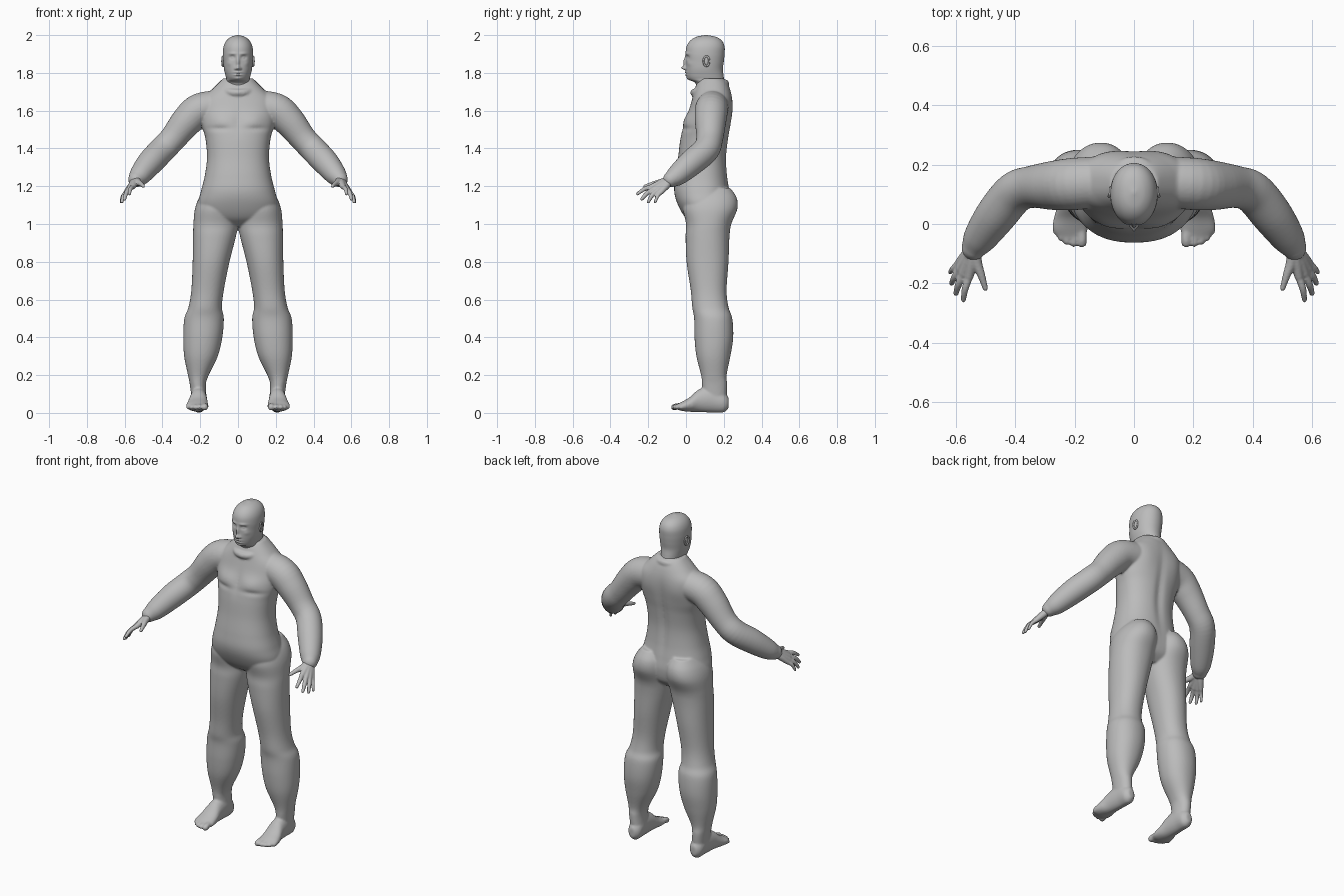
import bpy, bmesh, math
from mathutils import Vector

if "Cube" in bpy.data.objects:
    bpy.data.objects.remove(bpy.data.objects["Cube"])

grey = bpy.data.materials.new("plain_grey")
grey.diffuse_color = (0.5, 0.5, 0.5, 1)
grey.use_nodes = True
grey.node_tree.nodes["Principled BSDF"].inputs["Base Color"].default_value = grey.diffuse_color


def smooth_rows(rows, steps):
    """Catmull-Rom interpolation of tuples of any length."""
    out = []
    for i in range(len(rows) - 1):
        p = [rows[max(0, min(len(rows) - 1, i + k))] for k in (-1, 0, 1, 2)]
        for s in range(steps):
            t = s / steps
            out.append([0.5 * (2 * b + (c - a) * t + (2 * a - 5 * b + 4 * c - d) * t * t
                               + (3 * b - a - 3 * c + d) * t ** 3)
                        for a, b, c, d in zip(*p)])
    return out + [list(rows[-1])]


def skin(bm, rings):
    """Bridge rings of points into a closed surface; returns its vertices."""
    vs = [[bm.verts.new(p) for p in r] for r in rings]
    n = len(vs[0])
    for a, b in zip(vs, vs[1:]):
        for i in range(n):
            j = (i + 1) % n
            bm.faces.new((a[i], a[j], b[j], b[i]))
    bm.faces.new(vs[0][::-1])
    bm.faces.new(vs[-1])
    return [v for r in vs for v in r]


def loft(bm, rows, axis='z', n=48, steps=6, power=2.0):
    """Rows are (position, x min, x max, other min, other max)."""
    rings = []
    for h, x0, x1, y0, y1 in smooth_rows(rows, steps):
        ring = []
        for i in range(n):
            a = 2 * math.pi * i / n
            c, s = math.cos(a), math.sin(a)
            x = (x0 + x1) / 2 + (x1 - x0) / 2 * math.copysign(abs(c) ** (2 / power), c)
            y = (y0 + y1) / 2 + (y1 - y0) / 2 * math.copysign(abs(s) ** (2 / power), s)
            ring.append((x, y, h) if axis == 'z' else (x, h, y))
        rings.append(ring)
    return skin(bm, rings)


def ball(bm, centre, radii):
    res = bmesh.ops.create_uvsphere(bm, u_segments=20, v_segments=12, radius=1)
    for v in res['verts']:
        v.co = Vector([c + q * r for c, q, r in zip(centre, v.co, radii)])


def tube(bm, rows, n=20, steps=5, ref=(0.5, 0.5, 0.7)):
    """Round tube through (x, y, z, radius) points with ball ends."""
    pts = smooth_rows(rows, steps)
    rings = []
    for i, p in enumerate(pts):
        a, b = pts[max(0, i - 1)], pts[min(len(pts) - 1, i + 1)]
        t = (Vector(b[:3]) - Vector(a[:3])).normalized()
        u = t.cross(Vector(ref)).normalized()
        w = t.cross(u)
        rings.append([Vector(p[:3]) + p[3] * (math.cos(k * 2 * math.pi / n) * u
                      + math.sin(k * 2 * math.pi / n) * w) for k in range(n)])
    skin(bm, rings)
    for p in (rows[0], rows[-1]):
        ball(bm, p[:3], [p[3] * 0.98] * 3)


def sculpt(verts, bumps, mid, front=True):
    """Push one side of a loft out (or in) by soft mirrored bumps."""
    for v in verts:
        if (v.co.y < mid) != front:
            continue
        d = sum(h * math.exp(-((abs(v.co.x) - x) / sx) ** 2 - ((v.co.z - z) / sz) ** 2)
                for x, z, sx, sz, h in bumps)
        v.co.y += (-d if front else d) * min(1, abs(v.co.y - mid) / 0.04)


def finish(name, bm, voxel=None, rounds=4):
    bmesh.ops.recalc_face_normals(bm, faces=bm.faces[:])
    me = bpy.data.meshes.new(name)
    bm.to_mesh(me)
    bm.free()
    me.materials.append(grey)
    for f in me.polygons:
        f.use_smooth = True
    ob = bpy.data.objects.new(name, me)
    bpy.context.collection.objects.link(ob)
    if voxel:
        mir = ob.modifiers.new("mirror", 'MIRROR')
        mir.use_mirror_merge = False
        rem = ob.modifiers.new("fuse", 'REMESH')
        rem.mode, rem.voxel_size, rem.use_smooth_shade = 'VOXEL', voxel, True
        sm = ob.modifiers.new("soften", 'SMOOTH')
        sm.factor, sm.iterations = 0.5, rounds
    return ob


# Body: torso with chest folds and back groove
bm = bmesh.new()
torso = loft(bm, [(z, -w, w, a, b) for z, w, a, b in [
    (0.985, .09, .06, .18), (1.03, .19, 0, .225), (1.1, .212, -.042, .24),
    (1.17, .197, -.062, .232), (1.25, .177, -.057, .22), (1.35, .164, -.042, .215),
    (1.45, .172, -.03, .225), (1.52, .19, -.014, .236), (1.6, .2, .014, .245),
    (1.66, .19, .032, .245), (1.71, .14, .045, .235), (1.75, .1, .06, .218),
    (1.77, .08, .075, .2)]], n=96, steps=8, power=2.3)
sculpt(torso, [(.085, 1.55, .06, .04, .012), (.1, 1.505, .06, .012, -.008),
               (0, 1.54, .02, .06, -.005)], .1)
sculpt(torso, [(0, 1.4, .025, .2, -.01), (.1, 1.6, .06, .07, .006)], .12, False)

# Leg
loft(bm, [(.07, .165, .245, .09, .215), (.15, .17, .255, .085, .218),
          (.2, .155, .265, .08, .215), (.3, .107, .285, .055, .235),
          (.4, .083, .29, .045, .25), (.5, .075, .284, .043, .245),
          (.56, .085, .262, .033, .225), (.65, .075, .247, .025, .215),
          (.8, .045, .24, .003, .225), (.93, .012, .238, -.002, .23),
          (1.0, 0, .236, 0, .24), (1.08, 0, .228, -.015, .272),
          (1.14, .01, .205, 0, .268), (1.19, .04, .165, .06, .235)], power=2.15)

# Foot and toes
foot = loft(bm, [(.226, .19, .225, .025, .08), (.2, .168, .245, .003, .11),
                 (.14, .165, .25, .002, .14), (.07, .163, .257, .004, .125),
                 (.02, .158, .27, .006, .083), (-.02, .156, .275, .01, .06),
                 (-.048, .165, .255, .018, .045)], axis='y')
for x, y, r in [(.176, -.062, .017), (.203, -.065, .013), (.226, -.059, .0125),
                (.246, -.046, .012), (.263, -.026, .011)]:
    tube(bm, [(x * .8 + .043, y + .06, .038, r), (x, y + .02, .036, r * .95),
              (x, y, .03, r * 1.05)])

# Arm with full sleeve
tube(bm, [(.08, .145, 1.625, .085), (.2, .135, 1.605, .088), (.27, .13, 1.545, .083),
          (.345, .125, 1.452, .071), (.402, .105, 1.392, .071), (.465, .03, 1.325, .069),
          (.518, -.045, 1.26, .057), (.54, -.08, 1.236, .043)], n=32)

# Collar ring
ring = [(.082 * math.sin(a), .125 - .083 * math.cos(a), 1.72 - .025 * math.cos(a), .02)
        for a in [k * math.pi / 8 for k in range(17)]]
tube(bm, ring, ref=(0, 0, 1))
finish("suited_body", bm, .006, 5)

# Hands: palm bones and fingers fused together
bm = bmesh.new()
wrist = (.537, -.075, 1.238)
tube(bm, [(.52, -.05, 1.26, .03), (*wrist, .03), (.55, -.1, 1.222, .024)])
fingers = [((.556, -.178, 1.198), (.575, -.256, 1.16), .0115),
           ((.575, -.168, 1.185), (.6, -.234, 1.132), .012),
           ((.587, -.152, 1.175), (.615, -.2, 1.117), .0115),
           ((.592, -.132, 1.168), (.62, -.163, 1.116), .01)]
for knuckle, tip, r in fingers:
    k, t = Vector(knuckle), Vector(tip)
    bend = (k + t) / 2 + Vector((.004, -.003, .006))
    tube(bm, [(*wrist, .02), (*((Vector(wrist) + k) / 2), .019), (*k, r * 1.3)])
    tube(bm, [(*k, r * 1.15), (*bend, r), (*t, r * .75)])
tube(bm, [(*wrist, .02), (.53, -.13, 1.222, .018), (.514, -.175, 1.212, .013),
          (.501, -.217, 1.2, .009)])
finish("hands", bm, .004, 3)

# Head and neck with sculpted face
bm = bmesh.new()
head = loft(bm, [(z, -w, w, a, b) for z, w, a, b in [
    (1.62, .065, .07, .19), (1.7, .07, .06, .203), (1.745, .068, .05, .204),
    (1.765, .062, .016, .202), (1.785, .066, .004, .199), (1.82, .074, 0, .195),
    (1.86, .078, 0, .2), (1.9, .08, -.002, .204), (1.94, .076, .003, .204),
    (1.97, .062, .022, .19), (1.99, .038, .053, .16), (2.0, .006, .1, .112)]],
    n=120, steps=10, power=2.1)
sculpt(head, [
    (0, 1.826, .011, .010, .022), (.013, 1.822, .006, .006, .008),   # nose tip, nostrils
    (0, 1.856, .008, .026, .014),                                    # nose bridge
    (.03, 1.882, .014, .010, -.012), (.03, 1.881, .008, .006, .007),  # sockets, eyes
    (.03, 1.902, .02, .007, .005), (.048, 1.85, .014, .014, .004),   # brow, cheeks
    (0, 1.803, .02, .005, .007), (0, 1.789, .018, .005, .008),       # lips
    (0, 1.796, .02, .002, -.005), (0, 1.769, .018, .01, .006)], .09)  # mouth, chin
finish("head", bm)

# Ears
bm = bmesh.new()
for s in (-1, 1):
    loop = [(s * (.079 + .005 * max(0, -math.cos(a))), .108 - .015 * math.cos(a + math.pi),
             1.862 + .026 * math.sin(a), .005) for a in
            [k * math.pi / 6 for k in range(13)]]
    tube(bm, loop, n=10, steps=3, ref=(1, 0, 0))
    ball(bm, (s * .076, .106, 1.862), (.007, .014, .024))
finish("ears", bm)
